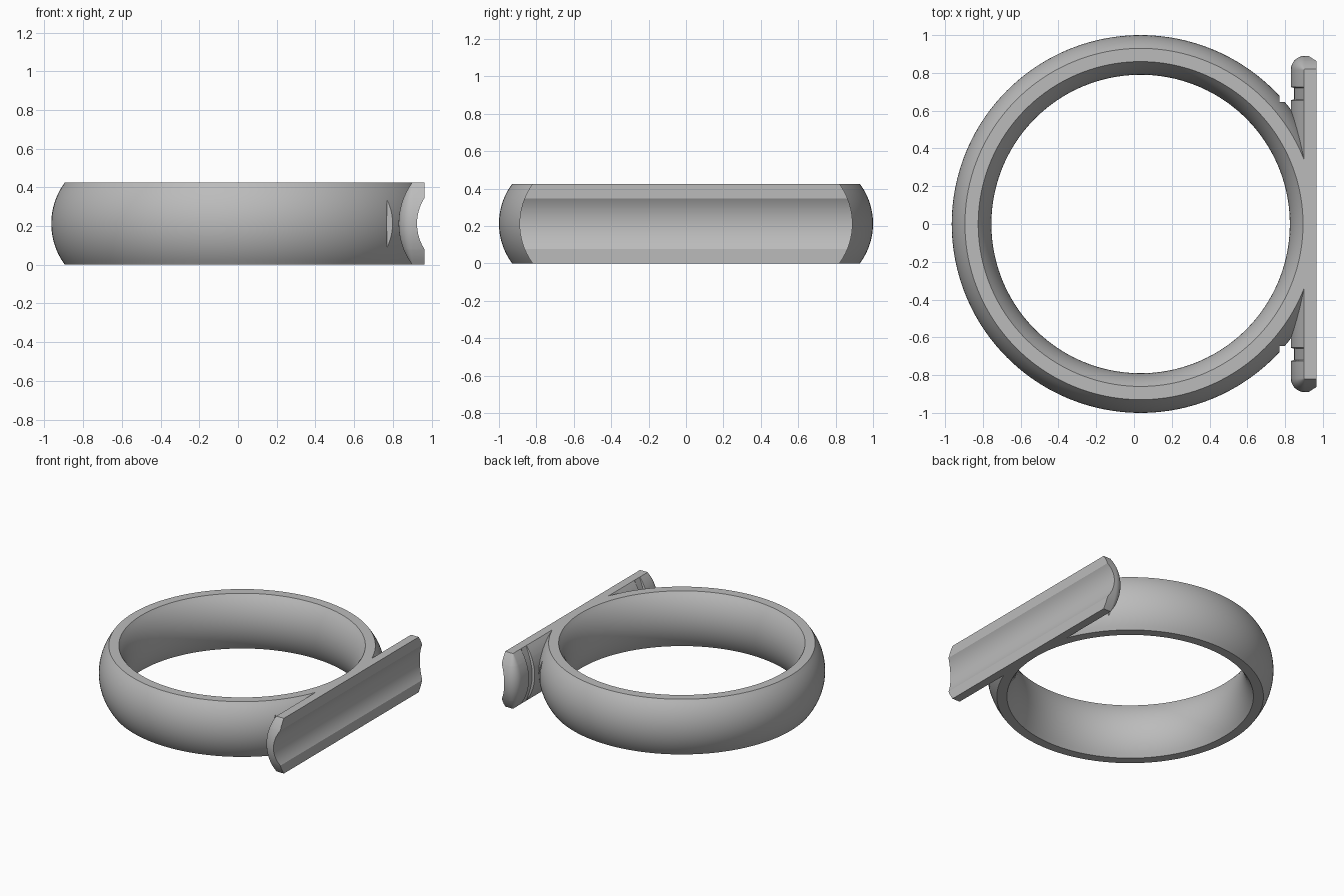
import bpy, bmesh
from math import sin, cos, pi, sqrt, radians

if "Cube" in bpy.data.objects:
    bpy.data.objects.remove(bpy.data.objects["Cube"], do_unlink=True)

H = 0.425          # overall height
MID = H / 2
SAG = 0.07         # how far the rounded sides bulge
RING_X = 0.035     # ring centre

metal = bpy.data.materials.new("grey metal")
metal.use_nodes = True
GREY = (0.5, 0.5, 0.5, 1)
metal.diffuse_color = GREY
metal.node_tree.nodes["Principled BSDF"].inputs["Base Color"].default_value = GREY


def arc_drop(t, half, sag):
    """Distance a shallow arc falls below its crown at offset t."""
    r = (half * half + sag * sag) / (2 * sag)
    return r - sqrt(r * r - t * t)


def loft(name, loops, capped):
    """Skin closed loops; either cap the ends or join last to first."""
    bm = bmesh.new()
    rows = [[bm.verts.new(p) for p in loop] for loop in loops]
    pairs = list(zip(rows, rows[1:]))
    if capped:
        bm.faces.new(rows[0])
        bm.faces.new(rows[-1])
    else:
        pairs.append((rows[-1], rows[0]))
    for a, b in pairs:
        for i in range(len(a)):
            j = (i + 1) % len(a)
            bm.faces.new((a[i], a[j], b[j], b[i]))
    bmesh.ops.recalc_face_normals(bm, faces=bm.faces)
    mesh = bpy.data.meshes.new(name)
    bm.to_mesh(mesh)
    bm.free()
    obj = bpy.data.objects.new(name, mesh)
    bpy.context.collection.objects.link(obj)
    mesh.materials.append(metal)
    return obj


def smooth(obj):
    bpy.ops.object.select_all(action='DESELECT')
    obj.select_set(True)
    bpy.context.view_layer.objects.active = obj
    bpy.ops.object.shade_smooth_by_angle(angle=radians(28))


# Ring: domed inside and out, trimmed where it runs into the bar
STEPS = 16
levels = [H * i / STEPS for i in range(STEPS + 1)]
profile = [(1.0 - arc_drop(z - MID, MID, SAG), z) for z in levels]
profile += [(0.79 + arc_drop(z - MID, MID, SAG), z) for z in reversed(levels)]
SEG = 160
ring = loft("ring_band", [
    [(min(RING_X + r * cos(a), 0.91), r * sin(a), z) for r, z in profile]
    for a in (2 * pi * i / SEG for i in range(SEG))], False)


# Bar: domed back and ends, grooved back, hollow front face
def front_x(z):
    t = abs(z - MID)
    return 0.965 if t >= 0.135 else 0.925 + arc_drop(t, 0.135, 0.04)


def bar_outline(z):
    r = SAG - arc_drop(z - MID, MID, SAG) + 0.004
    back = 0.904 - r
    cut = back + 0.018 * (1 - ((z - MID) / MID) ** 4)
    half = [(back, 0.655), (cut, 0.66), (cut, 0.72), (back, 0.725)]
    half += [(0.904 - r * cos(a), 0.816 + r * sin(a))
             for a in (pi / 2 * i / 8 for i in range(9))]
    half.append((front_x(z), 0.816 + r))
    other = [(x, -y) for x, y in reversed(half)]
    return [(x, y, z) for x, y in half + other]


bar_levels = sorted(set(levels + [MID - 0.135, MID + 0.135]))
bar = loft("front_bar", [bar_outline(z) for z in bar_levels], True)

# Small relief notches in the ring beside each grooved part of the bar
for side in (1, -1):
    bpy.ops.mesh.primitive_cube_add(size=1, location=(0.80, side * 0.685, MID))
    cutter = bpy.context.object
    cutter.name = "notch_cutter"
    cutter.scale = (0.06, 0.08, 0.6)
    cutter.hide_render = True
    cutter.hide_viewport = True
    cutter.display_type = 'WIRE'
    mod = ring.modifiers.new("notch", 'BOOLEAN')
    mod.operation = 'DIFFERENCE'
    mod.solver = 'EXACT'
    mod.object = cutter

for part in (ring, bar):
    smooth(part)
